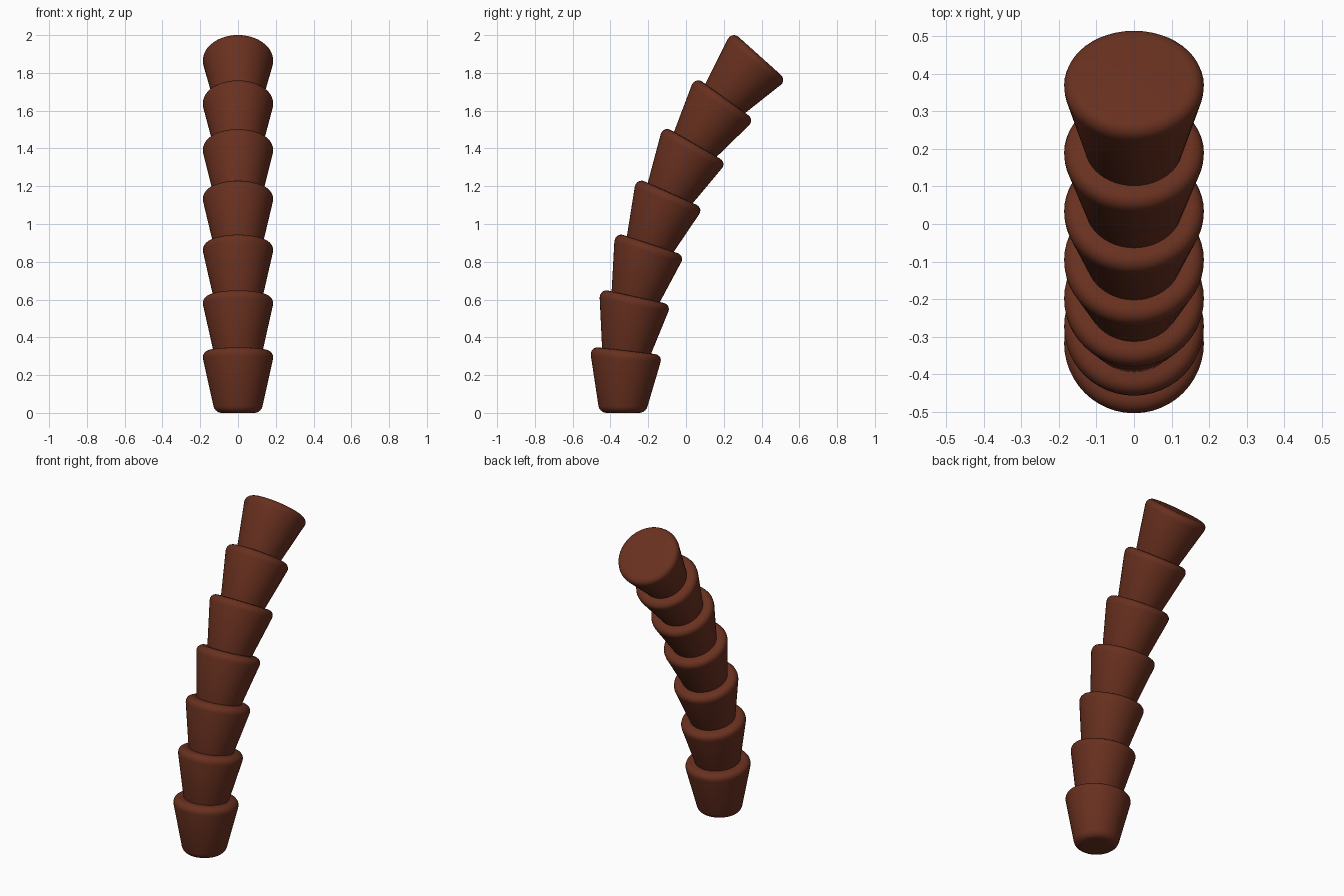
import bpy, bmesh, math

cube = bpy.data.objects.get("Cube")
if cube:
    bpy.data.objects.remove(cube, do_unlink=True)

SEGMENTS = 7
STEP = 0.29           # spacing of segments along the bent spine
HEIGHT = 0.33         # each segment overlaps the next
BEND_RADIUS = 2.83
BASE_Y = -0.334

bark = bpy.data.materials.new("bark_brown")
bark.use_nodes = True
colour = (0.14, 0.03, 0.014, 1)
bark.diffuse_color = colour
shader = bark.node_tree.nodes["Principled BSDF"]
shader.inputs["Base Color"].default_value = colour
shader.inputs["Roughness"].default_value = 0.8


def bevel_rim(bm, z, amount):
    """Round the circular edge at the given height."""
    rim = [e for e in bm.edges if all(abs(v.co.z - z) < 1e-4 for v in e.verts)]
    bmesh.ops.bevel(bm, geom=rim, offset=amount, segments=5, profile=0.5,
                    affect='EDGES')


def bend(co):
    """Carry a point on the straight trunk onto the circular spine."""
    angle = co.z / BEND_RADIUS
    reach = BEND_RADIUS - co.y
    co.y = BASE_Y + BEND_RADIUS - reach * math.cos(angle)
    co.z = reach * math.sin(angle)


def trunk_segment(index):
    bm = bmesh.new()
    bmesh.ops.create_cone(bm, cap_ends=True, segments=48,
                          radius1=0.122, radius2=0.195, depth=HEIGHT)
    bevel_rim(bm, HEIGHT / 2, 0.045)
    bevel_rim(bm, -HEIGHT / 2, 0.035)
    for v in bm.verts:
        v.co.z += HEIGHT / 2 + index * STEP
        bend(v.co)
    name = f"trunk_segment_{index + 1}"
    mesh = bpy.data.meshes.new(name)
    bm.to_mesh(mesh)
    bm.free()
    mesh.materials.append(bark)
    obj = bpy.data.objects.new(name, mesh)
    bpy.context.collection.objects.link(obj)
    return obj


# Stack of flared trunk segments
bpy.ops.object.select_all(action='DESELECT')
for i in range(SEGMENTS):
    segment = trunk_segment(i)
    segment.select_set(True)
    bpy.context.view_layer.objects.active = segment
bpy.ops.object.shade_smooth_by_angle(angle=math.radians(30))
